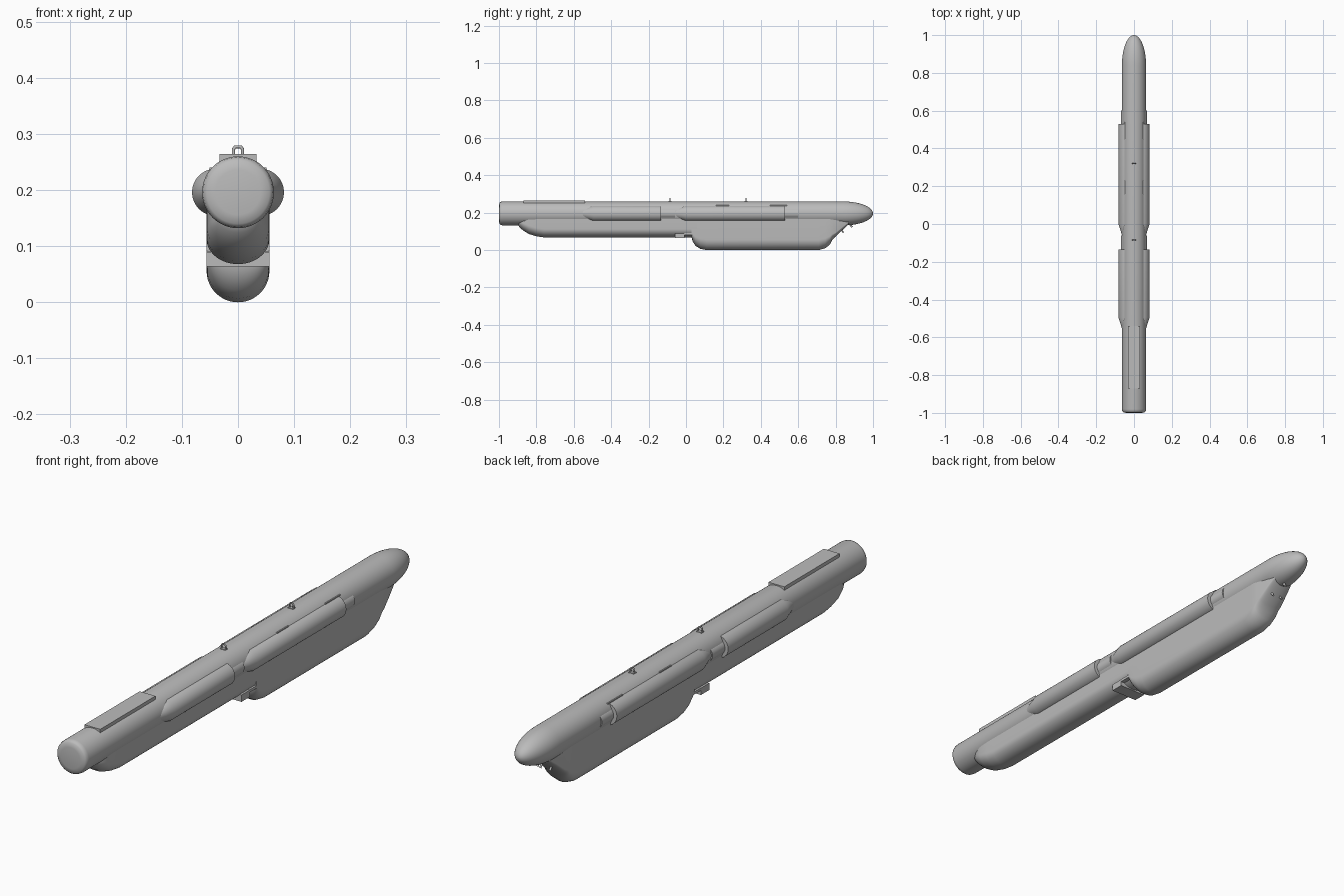
import bpy, bmesh, math
from mathutils import Vector

cube = bpy.data.objects.get("Cube")
if cube:
    bpy.data.objects.remove(cube, do_unlink=True)


def material(name, value):
    m = bpy.data.materials.new(name)
    m.use_nodes = True
    colour = (value, value, value, 1)
    m.diffuse_color = colour
    m.node_tree.nodes["Principled BSDF"].inputs["Base Color"].default_value = colour
    return m


GREY = material("pod grey", 0.5)
AXIS_Z, RADIUS = 0.196, 0.064


def finish(name, bm, angle=35):
    bmesh.ops.recalc_face_normals(bm, faces=bm.faces[:])
    mesh = bpy.data.meshes.new(name)
    bm.to_mesh(mesh)
    bm.free()
    for p in mesh.polygons:
        p.use_smooth = True
    mesh.set_sharp_from_angle(angle=math.radians(angle))
    mesh.materials.append(GREY)
    ob = bpy.data.objects.new(name, mesh)
    bpy.context.collection.objects.link(ob)
    return ob


def loft(name, rings, angle=35):
    """Skin closed rings of equal length and cap both ends."""
    bm = bmesh.new()
    loops = [[bm.verts.new(p) for p in ring] for ring in rings]
    n = len(loops[0])
    for a, b in zip(loops, loops[1:]):
        for i in range(n):
            j = (i + 1) % n
            bm.faces.new((a[i], a[j], b[j], b[i]))
    bm.faces.new(loops[0])
    bm.faces.new(loops[-1])
    return finish(name, bm, angle)


def circle(y, r, x=0, n=48):
    return [(x + r * math.cos(2 * math.pi * i / n), y,
             AXIS_Z + r * math.sin(2 * math.pi * i / n)) for i in range(n)]


def trough(y, half_width, bottom, curve, top=0.166, n=24):
    """U section: straight walls over a half-elliptic belly."""
    pts = [(half_width, y, top)]
    for i in range(n + 1):
        a = math.pi * i / n
        pts.append((half_width * math.cos(a), y, bottom + curve * (1 - math.sin(a))))
    return pts + [(-half_width, y, top)]


def box(name, centre, size):
    bm = bmesh.new()
    bmesh.ops.create_cube(bm, size=1)
    for v in bm.verts:
        v.co = Vector(c + s * k for c, s, k in zip(centre, size, v.co))
    return finish(name, bm)


def rod(name, points, radius):
    curve = bpy.data.curves.new(name, "CURVE")
    curve.dimensions = "3D"
    curve.bevel_depth = radius
    curve.bevel_resolution = 2
    curve.use_fill_caps = True
    spline = curve.splines.new("POLY")
    spline.points.add(len(points) - 1)
    for p, co in zip(spline.points, points):
        p.co = (*co, 1)
    curve.materials.append(GREY)
    ob = bpy.data.objects.new(name, curve)
    bpy.context.collection.objects.link(ob)


# Main tube with a shallow domed front and an elliptic rear nose
body = [circle(y, r) for y, r in ((-1, 0.04), (-0.997, 0.056), (-0.991, 0.062), (-0.98, RADIUS))]
for i in range(17):
    a = math.pi / 2 * i / 16
    body.append(circle(0.84 + 0.16 * math.sin(a), max(RADIUS * math.cos(a), 0.0005)))
loft("main_tube", body)

# Shallow keel along the front half
keel = ((-0.902, 0.026, 0.142, 0.014), (-0.892, 0.038, 0.124, 0.028),
        (-0.87, 0.049, 0.104, 0.04), (-0.84, 0.055, 0.086, 0.045),
        (-0.80, 0.056, 0.074, 0.045), (-0.76, 0.056, 0.068, 0.045),
        (0.06, 0.056, 0.068, 0.045))
loft("front_keel", [trough(*s) for s in keel])

# Deep belly with a rounded front, rounded back and tapering tail
belly = ((0.03, 0.056, 0.066, 0.03), (0.036, 0.056, 0.045, 0.04),
         (0.052, 0.056, 0.022, 0.05), (0.076, 0.056, 0.007, 0.055),
         (0.11, 0.056, 0, 0.056), (0.71, 0.056, 0, 0.056),
         (0.745, 0.056, 0.01, 0.053), (0.77, 0.056, 0.03, 0.045),
         (0.782, 0.055, 0.055, 0.03), (0.80, 0.053, 0.073, 0.02),
         (0.84, 0.048, 0.11, 0.015), (0.885, 0.04, 0.152, 0.008))
loft("rear_belly", [trough(*s) for s in belly], 40)

# Side pods, each with a tapered start, a square step and a thin collar
for side, label in ((1, "left"), (-1, "right")):
    for place, start, end, tail in (("front", -0.56, -0.135, -0.06),
                                    ("rear", -0.065, 0.53, 0.60)):
        x = 0.04 * side
        shape = ((start, 0.022), (start + 0.03, 0.031), (start + 0.065, 0.042),
                 (end, 0.042), (end + 0.0005, 0.029), (tail, 0.029))
        loft(f"{label}_{place}_side_pod", [circle(y, r, x, 32) for y, r in shape])
    # Thin strips on the shoulders
    for place, y, length in (("middle", 0.195, 0.07), ("rear", 0.495, 0.09)):
        box(f"{label}_{place}_strip", (0.047 * side, y, 0.238), (0.008, length, 0.004))

# Mounting plate on top
box("top_plate", (0, -0.705, 0.257), (0.066, 0.33, 0.014))

# Suspension loops
for label, y in (("front", -0.085), ("rear", 0.32)):
    rod(f"{label}_lug", [(-0.008, y, 0.252), (-0.008, y, 0.273), (-0.005, y, 0.277),
                         (0.005, y, 0.277), (0.008, y, 0.273), (0.008, y, 0.252)], 0.003)
    box(f"{label}_lug_base", (0, y, 0.259), (0.022, 0.016, 0.006))

# Bracket where the keel meets the belly
box("keel_bracket", (0, -0.034, 0.077), (0.112, 0.05, 0.026))
box("bracket_link", (0, 0.012, 0.086), (0.112, 0.045, 0.01))

# Small pins below the tail
rod("tail_pin_rear", [(0, 0.87, 0.15), (0, 0.888, 0.122)], 0.005)
for side, label in ((1, "left"), (-1, "right")):
    rod(f"{label}_tail_pin", [(0.02 * side, 0.83, 0.11), (0.02 * side, 0.842, 0.093)], 0.004)
